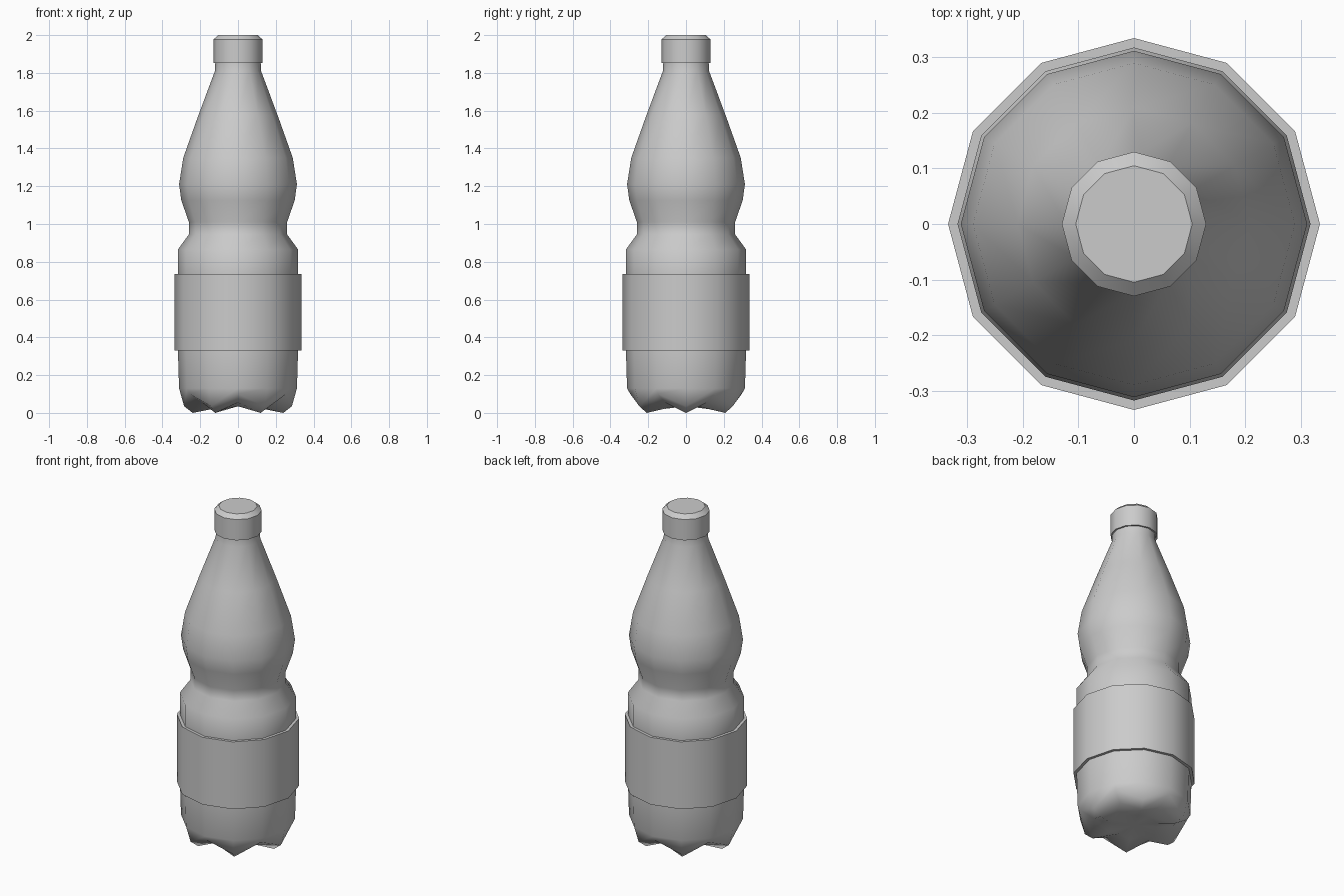
import bpy, bmesh
from math import sin, cos, radians

if "Cube" in bpy.data.objects:
    bpy.data.objects.remove(bpy.data.objects["Cube"])

SIDES = 12


def lathe(name, rings, cap_top=False, bottom_z=None, smooth=42):
    """Skin 12-sided rings. A ring is (r, z), or (r, z, r2, z2) alternating by side."""
    bm = bmesh.new()
    loops = []
    for ring in rings:
        loop = []
        for i in range(SIDES):
            r, z = ring[:2] if i % 2 == 0 else ring[-2:]
            a = radians(360 * i / SIDES)
            loop.append(bm.verts.new((r * cos(a), r * sin(a), z)))
        loops.append(loop)
    for lo, hi in zip(loops, loops[1:]):
        for i in range(SIDES):
            j = (i + 1) % SIDES
            bm.faces.new((lo[i], lo[j], hi[j], hi[i]))
    if cap_top:
        bm.faces.new(loops[-1])
    if bottom_z is not None:
        c = bm.verts.new((0, 0, bottom_z))
        for i in range(SIDES):
            bm.faces.new((c, loops[0][(i + 1) % SIDES], loops[0][i]))
    me = bpy.data.meshes.new(name)
    bm.to_mesh(me)
    bm.free()
    ob = bpy.data.objects.new(name, me)
    bpy.context.collection.objects.link(ob)
    bpy.ops.object.select_all(action='DESELECT')
    ob.select_set(True)
    bpy.context.view_layer.objects.active = ob
    bpy.ops.object.shade_smooth_by_angle(angle=radians(smooth))
    return ob


# Bottle with six-lobed foot, waist and tapered neck
lathe("bottle_body", [
    (0.14, 0.02, 0.12, 0.035),
    (0.24, 0.0, 0.22, 0.055),
    (0.285, 0.035, 0.295, 0.10),
    (0.312, 0.13),
    (0.318, 0.33), (0.318, 0.735), (0.318, 0.865),
    (0.26, 0.945), (0.26, 1.01),
    (0.30, 1.125), (0.312, 1.21), (0.29, 1.35),
    (0.21, 1.575), (0.122, 1.81), (0.12, 1.86),
], bottom_z=0.035, smooth=60)

# Label sleeve
lathe("label", [(0.315, 0.33), (0.335, 0.33), (0.335, 0.735), (0.315, 0.735)])

# Screw cap with chamfered top
lathe("cap", [(0.115, 1.852), (0.13, 1.852), (0.13, 1.977), (0.105, 2.0)], cap_top=True, smooth=35)
